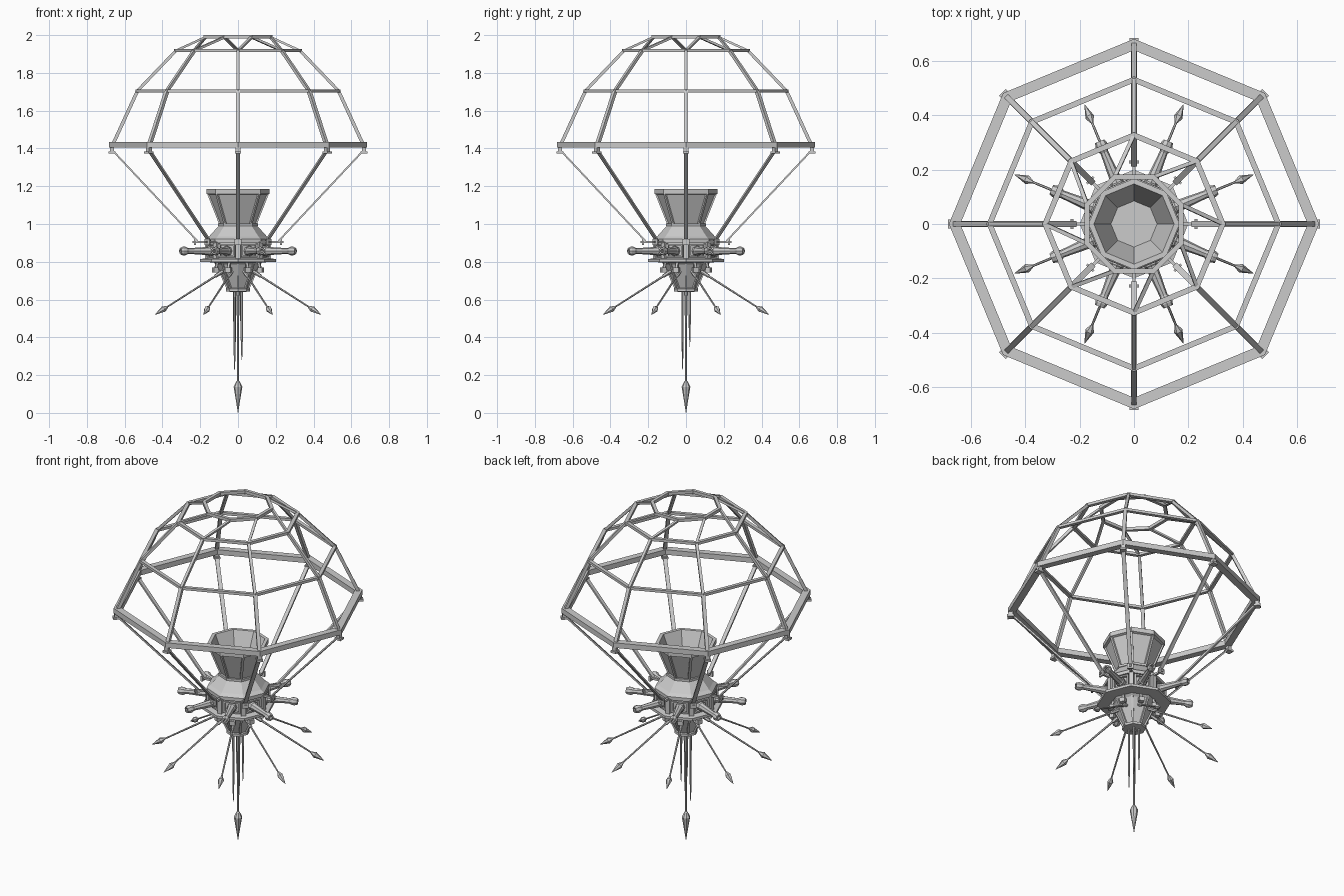
import bpy, bmesh
from math import pi, cos, sin
from mathutils import Matrix, Vector

if "Cube" in bpy.data.objects:
    bpy.data.objects.remove(bpy.data.objects["Cube"])

STEP = pi / 4


def finish(name, bm):
    bmesh.ops.recalc_face_normals(bm, faces=bm.faces[:])
    me = bpy.data.meshes.new(name)
    bm.to_mesh(me)
    bm.free()
    ob = bpy.data.objects.new(name, me)
    bpy.context.collection.objects.link(ob)
    return ob


def add_lathe(bm, profile, n=8, closed=False, mat=Matrix(), turn=0.0):
    """Revolve (radius, height) points; open profiles get end caps."""
    rows = [[bm.verts.new(mat @ Vector((r * cos(turn + 2 * pi * i / n),
                                        r * sin(turn + 2 * pi * i / n), z)))
             for i in range(n)] for r, z in profile]
    pairs = list(zip(rows, rows[1:]))
    if closed:
        pairs.append((rows[-1], rows[0]))
    for a, b in pairs:
        for i in range(n):
            j = (i + 1) % n
            bm.faces.new((a[i], a[j], b[j], b[i]))
    if not closed:
        bm.faces.new(rows[0][::-1])
        bm.faces.new(rows[-1])


def aim(a, b):
    d = Vector(b) - Vector(a)
    return Matrix.Translation(a) @ d.to_track_quat('Z', 'Y').to_matrix().to_4x4(), d.length


def add_bar(bm, a, b, wide, thick):
    """Rectangular bar; wide is along y for bars lying in the xz plane."""
    a, b = Vector(a), Vector(b)
    z = (b - a).normalized()
    x = Vector((0, 1, 0))
    x = (x - z * x.dot(z)).normalized()
    y = z.cross(x)
    m = Matrix((x, y, z)).transposed().to_4x4()
    m.translation = (a + b) / 2
    bmesh.ops.create_cube(bm, size=1, matrix=m @ Matrix.Diagonal((wide, thick, (b - a).length, 1)))


def add_box(bm, c, s):
    bmesh.ops.create_cube(bm, size=1, matrix=Matrix.Translation(c) @ Matrix.Diagonal((*s, 1)))


def lathe(name, profile, n=8, closed=False, turn=0.0):
    bm = bmesh.new()
    add_lathe(bm, profile, n, closed, turn=turn)
    return finish(name, bm)


def ring(name, r, z, width, height, turn=0.0):
    h = height / 2
    return lathe(name, [(r, z - h), (r, z + h), (r - width, z + h), (r - width, z - h)],
                 closed=True, turn=turn)


def around(name, build, offset=0.0):
    """Build one part facing +x and repeat it eight times."""
    bm = bmesh.new()
    build(bm)
    src = bm.verts[:] + bm.edges[:] + bm.faces[:]
    for k in range(1, 8):
        new = bmesh.ops.duplicate(bm, geom=src)['geom']
        bmesh.ops.rotate(bm, verts=[g for g in new if isinstance(g, bmesh.types.BMVert)],
                         matrix=Matrix.Rotation(STEP * k, 3, 'Z'))
    bmesh.ops.rotate(bm, verts=bm.verts[:], matrix=Matrix.Rotation(offset, 3, 'Z'))
    return finish(name, bm)


# balloon frame hoops
ring('lower_hoop', 0.682, 1.42, 0.042, 0.03)
ring('middle_hoop', 0.543, 1.705, 0.022, 0.015)
ring('upper_hoop', 0.338, 1.918, 0.022, 0.016)
ring('crown_hoop', 0.197, 1.991, 0.02, 0.018, turn=pi / 8)


# balloon ribs, with the crown ribs skewed to the turned crown hoop
def ribs(bm):
    add_bar(bm, (0.663, 0, 1.42), (0.532, 0, 1.705), 0.02, 0.018)
    add_bar(bm, (0.532, 0, 1.705), (0.328, 0, 1.918), 0.016, 0.016)
    add_bar(bm, (0.328, 0, 1.918), (0.187 * cos(pi / 8), 0.187 * sin(pi / 8), 1.989), 0.014, 0.012)


around('balloon_ribs', ribs)


# suspension poles with end clamps
def poles(bm):
    add_bar(bm, (0.66, 0, 1.385), (0.215, 0, 0.91), 0.022, 0.009)
    add_box(bm, (0.667, 0, 1.395), (0.022, 0.024, 0.024))
    add_box(bm, (0.667, 0, 1.379), (0.038, 0.034, 0.012))
    add_box(bm, (0.195, 0, 0.905), (0.09, 0.012, 0.012))
    add_box(bm, (0.228, 0, 0.905), (0.01, 0.036, 0.03))


around('suspension_poles', poles)

# burner funnel with recessed mouth
lathe('burner_funnel', [(0.092, 0.995), (0.155, 1.155), (0.168, 1.16), (0.168, 1.186),
                        (0.148, 1.186), (0.085, 1.03)])


def funnel_straps(bm):
    add_bar(bm, (0.094, 0, 1.0), (0.157, 0, 1.16), 0.014, 0.012)


around('funnel_straps', funnel_straps)

# gondola body and keel
lathe('gondola_roof', [(0.1, 0.99), (0.107, 0.99), (0.107, 1.003), (0.092, 1.003)], closed=True)
lathe('gondola_body', [(0.098, 0.995), (0.152, 0.935), (0.172, 0.92), (0.172, 0.9), (0.155, 0.9),
                       (0.155, 0.822), (0.178, 0.818), (0.2, 0.814), (0.2, 0.799),
                       (0.13, 0.797), (0.115, 0.785), (0.055, 0.66), (0.064, 0.657),
                       (0.064, 0.643), (0.03, 0.64)])


def posts(bm):
    add_box(bm, (0.16, 0, 0.86), (0.03, 0.026, 0.09))
    add_bar(bm, (0.115, 0, 0.79), (0.057, 0, 0.66), 0.012, 0.01)


around('corner_posts', posts)


# gun port frames
def ports(bm):
    for s in (-1, 1):
        add_box(bm, (0.15, 0.042 * s, 0.86), (0.02, 0.01, 0.066))
        add_box(bm, (0.15, 0, 0.86 + 0.03 * s), (0.02, 0.09, 0.008))


around('gun_ports', ports, pi / 8)


# cannons
def cannon(bm):
    m, _ = aim((0.13, 0, 0.857), (0.33, 0, 0.857))
    add_lathe(bm, [(0.026, 0), (0.026, 0.035), (0.022, 0.04), (0.015, 0.155), (0.023, 0.172),
                   (0.023, 0.187), (0.018, 0.2), (0.01, 0.2), (0.01, 0.16)], 8, mat=m)


around('cannons', cannon, pi / 8)


# slanted harpoons
def harpoon(bm):
    m, length = aim((0.085, 0, 0.75), (0.476, 0, 0.52))
    add_lathe(bm, [(0.01, 0), (0.01, 0.05), (0.006, 0.055), (0.0045, length - 0.085),
                   (0.007, length - 0.08), (0.017, length - 0.058), (0.001, length)], 6, mat=m)
    add_box(bm, (0.13, 0, 0.757), (0.025, 0.03, 0.025))
    add_bar(bm, (0.13, 0, 0.757), (0.12, 0, 0.795), 0.012, 0.012)


around('harpoons', harpoon, pi / 8)

# central anchor spear
lathe('anchor_spear', [(0.01, 0.65), (0.005, 0.45), (0.005, 0.17), (0.01, 0.165),
                       (0.023, 0.138), (0.007, 0.04), (0.001, 0.0)])

# hanging rods of uneven length
for i, (x, y, z) in enumerate([(-0.018, -0.018, 0.23), (0.02, -0.018, 0.28),
                               (0.018, 0.02, 0.35), (-0.02, 0.018, 0.39)]):
    bm = bmesh.new()
    add_lathe(bm, [(0.007, 0.65), (0.006, z + 0.12), (0.002, z)], 6,
              mat=Matrix.Translation((x, y, 0)))
    finish('hanging_rod_%d' % (i + 1), bm)
